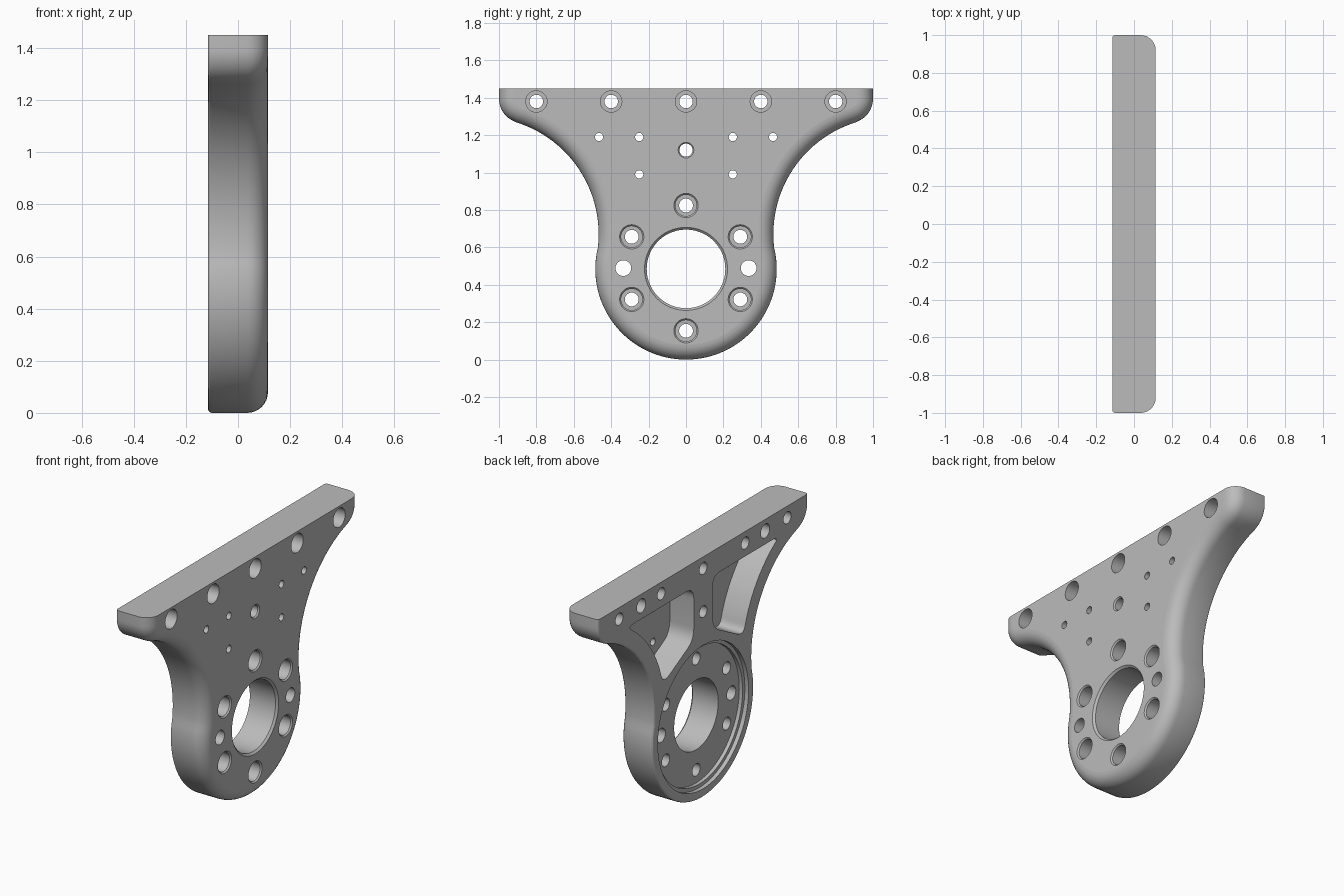
import bpy, bmesh
from math import sin, cos, pi, atan2, sqrt
from mathutils import Vector

if "Cube" in bpy.data.objects:
    bpy.data.objects.remove(bpy.data.objects["Cube"], do_unlink=True)

H = 0.115                      # half thickness
TOP = 1.45
HUB = (0, 0.485, 0.485)        # y, z, radius of the round lower end
WAIST = (1.094, 0.67, 0.627)   # concave flank
LUG = (0.87, 1.395, 0.13)      # rounded upper corner
RECESS = -0.068                # x of the recess floor
POCKET = 0.045                 # x of the pocket floors
BOLT_Z = HUB[1] + 0.004
BOLT_R = 0.335

bm = bmesh.new()
flat_faces = []


def skin(rings):
    """Join a stack of equal closed rings; return the first and last loop."""
    loops = [[bm.verts.new(p) for p in ring] for ring in rings]
    n = len(loops[0])
    for a, b in zip(loops, loops[1:]):
        for i in range(n):
            j = (i + 1) % n
            bm.faces.new((a[i], a[j], b[j], b[i]))
    return loops[0], loops[-1]


def tube(y, z, steps, n=32):
    """Stepped round hole along x from (x, radius) pairs."""
    return skin([[(x, y + r * cos(2 * pi * i / n), z + r * sin(2 * pi * i / n))
                  for i in range(n)] for x, r in steps])


def fill(loops):
    """Flat face inside the first loop, leaving the other loops open."""
    edges = [bm.edges.get((a, b)) for loop in loops
             for a, b in zip(loop, loop[1:] + loop[:1])]
    made = bmesh.ops.triangle_fill(bm, edges=edges, use_beauty=True, normal=(1, 0, 0))
    flat_faces.extend(f for f in made["geom"] if isinstance(f, bmesh.types.BMFace))


def arc(circle, a0, a1, n, side=1):
    """Points with outward normals along an arc."""
    cy, cz, r = circle
    angles = [a0 + (a1 - a0) * k / n for k in range(n + 1)]
    return [(cy + r * cos(a), cz + r * sin(a), side * cos(a), side * sin(a))
            for a in angles]


def bearing(a, b):
    return atan2(b[1] - a[1], b[0] - a[0])


def round_corners(points, size, n=6):
    """Replace each corner of a closed outline by a short curve."""
    pts = [Vector(p) for p in points]
    out = []
    for i, p in enumerate(pts):
        before, after = pts[i - 1], pts[(i + 1) % len(pts)]
        a = p.lerp(before, min(0.45, size / (before - p).length))
        b = p.lerp(after, min(0.45, size / (after - p).length))
        out += [a.lerp(p, k / n).lerp(p.lerp(b, k / n), k / n) for k in range(n + 1)]
    return out


# Plate outline, one half then mirrored
t1, t2 = bearing(HUB, WAIST), bearing(WAIST, LUG)
half = arc(HUB, -pi / 2, t1, 32)
half += arc(WAIST, t1 + pi, t2, 28, -1)[1:]
half += arc(LUG, t2 - pi, 0, 12)[1:]
half.append((1, TOP, 1, 0))
outline = half + [(-y, z, -ny, nz) for y, z, ny, nz in reversed(half[1:])]

# Plate rim: small round on the back edge, large round on the front edge
section = []
for r, side, n in ((0.015, -1, 3), (0.08, 1, 8)):
    part = [(side * (H - r * (1 - cos(a))), r * (1 - sin(a)))
            for a in (pi / 2 * k / n for k in range(n + 1))]
    section += part if side < 0 else part[::-1]
back_rim, front_rim = skin([[(x, y - d * ny, z - d * nz) for y, z, ny, nz in outline]
                            for x, d in section])
back, front = [back_rim], [front_rim]

# Stepped recess and bearing bore
outer, inner = tube(0, HUB[1], [(-H, 0.432), (-0.09, 0.432), (-0.09, 0.41),
                                (RECESS, 0.41)], 80)
back.append(outer)
recess = [inner]
a, b = tube(0, HUB[1], [(RECESS, 0.21), (H - 0.012, 0.21), (H, 0.222)], 80)
recess.append(a)
front.append(b)

# Counterbored holes along the top edge
for i in range(-2, 3):
    a, b = tube(0.4 * i, 1.38, [(-H, 0.036), (-0.01, 0.036), (-0.01, 0.057), (H, 0.057)])
    back.append(a)
    front.append(b)

# Ring of counterbored holes around the bore
for i in range(6):
    t = pi / 2 + i * pi / 3
    a, b = tube(BOLT_R * cos(t), BOLT_Z + BOLT_R * sin(t),
                [(RECESS, 0.037), (0.01, 0.037), (0.01, 0.057),
                 (H - 0.008, 0.057), (H, 0.065)])
    recess.append(a)
    front.append(b)

# Single hole on the centre line
a, b = tube(0, 1.12, [(-H, 0.035), (H - 0.008, 0.035), (H, 0.042)])
back.append(a)
front.append(b)

# Pocket outline follows the flank
wall = (WAIST[0], WAIST[1], 0.73)
low, high = [pi - atan2(h, sqrt(wall[2] ** 2 - h * h))
             for h in (0.83 - wall[1], 1.3 - wall[1])]
shape = [(0.09, 1.3), (0.09, 0.985)] + [p[:2] for p in arc(wall, low, high, 5)]
shape = round_corners(shape, 0.07)

# Both sides: dowel holes, blind holes, pockets with small holes
for s in (-1, 1):
    a, b = tube(s * BOLT_R, BOLT_Z, [(RECESS, 0.042), (H, 0.042)])
    recess.append(a)
    front.append(b)
    a, b = tube(s * 0.59, 1.38, [(-H, 0.042), (0, 0.042)])
    back.append(a)
    fill([b])
    a, b = skin([[(x, s * y, z) for y, z in shape] for x in (-H, POCKET)])
    back.append(a)
    floor = [b]
    for y, z in ((0.465, 1.19), (0.25, 1.19), (0.25, 0.99)):
        a, b = tube(s * y, z, [(POCKET, 0.022), (H, 0.022)], 20)
        floor.append(a)
        front.append(b)
    fill(floor)

# Flat faces
for loops in (back, front, recess):
    fill(loops)

# Smooth rounds, crisp edges
bmesh.ops.recalc_face_normals(bm, faces=bm.faces)
for f in bm.faces:
    f.smooth = True
for f in flat_faces:
    f.smooth = False
for e in bm.edges:
    e.smooth = e.calc_face_angle(0) < 0.5

metal = bpy.data.materials.new("machined grey")
metal.use_nodes = True
grey = (0.5, 0.5, 0.5, 1)
metal.diffuse_color = grey
metal.node_tree.nodes["Principled BSDF"].inputs["Base Color"].default_value = grey

mesh = bpy.data.meshes.new("mounting_plate")
bm.to_mesh(mesh)
bm.free()
mesh.materials.append(metal)
plate = bpy.data.objects.new("mounting_plate", mesh)
bpy.context.scene.collection.objects.link(plate)
